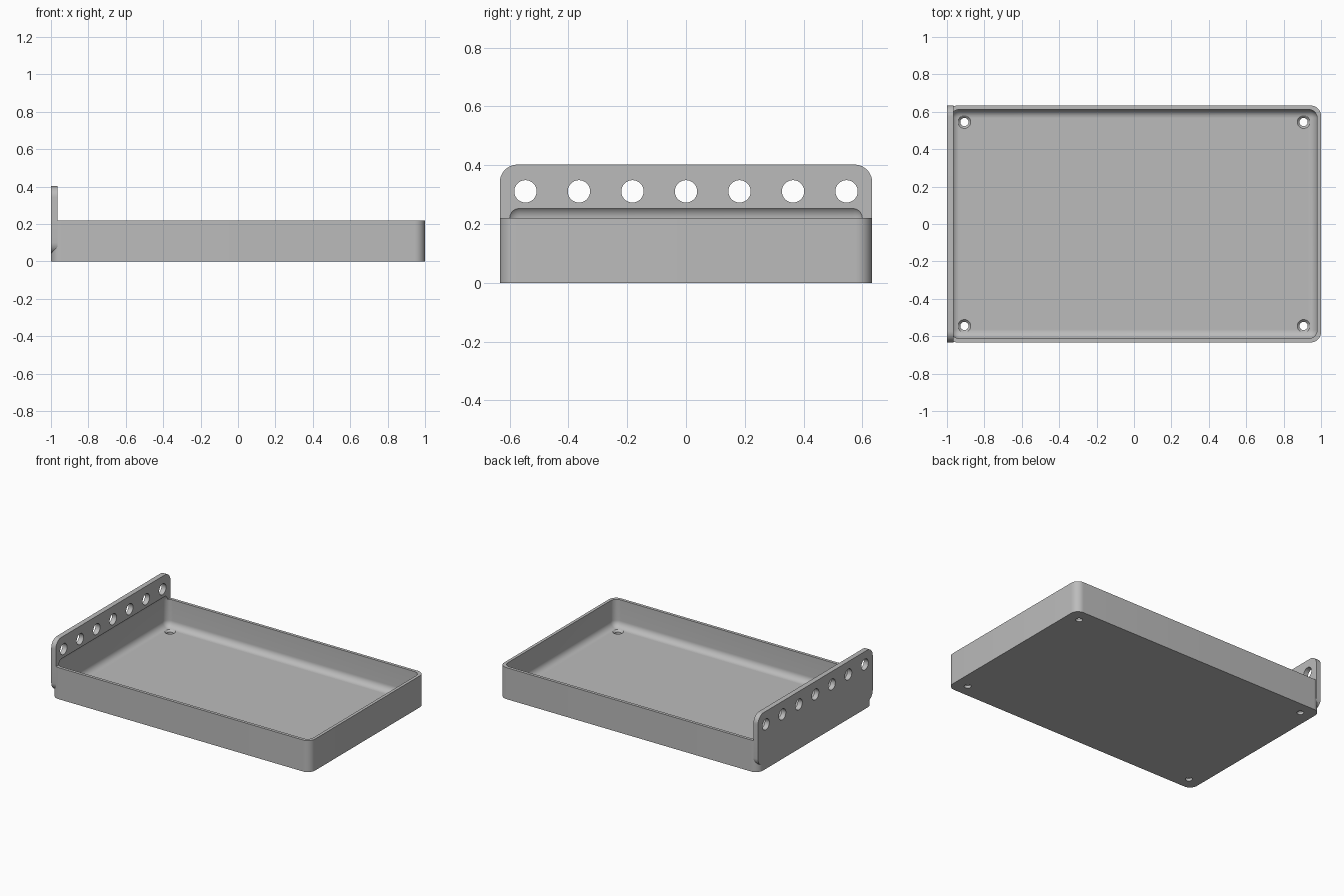
import bpy, bmesh, math
from mathutils import Matrix

old = bpy.data.objects.get("Cube")
if old:
    bpy.data.objects.remove(old, do_unlink=True)

grey = bpy.data.materials.new("light grey")
grey.use_nodes = True
COLOR = (0.5, 0.5, 0.5, 1)
grey.diffuse_color = COLOR
grey.node_tree.nodes["Principled BSDF"].inputs["Base Color"].default_value = COLOR


def finish(name, bm):
    mesh = bpy.data.meshes.new(name)
    bm.normal_update()
    bm.to_mesh(mesh)
    bm.free()
    mesh.materials.append(grey)
    obj = bpy.data.objects.new(name, mesh)
    bpy.context.collection.objects.link(obj)
    return obj


def rounded_box(name, low, high, radius, axis=None, segments=10):
    """Box with edges along one axis rounded, or every edge if axis is None."""
    bm = bmesh.new()
    size = [b - a for a, b in zip(low, high)]
    mid = [(a + b) / 2 for a, b in zip(low, high)]
    bmesh.ops.create_cube(bm, size=1, matrix=Matrix.Translation(mid) @ Matrix.Diagonal((*size, 1)))
    edges = [e for e in bm.edges if axis is None
             or abs((e.verts[0].co - e.verts[1].co)[axis]) > 0.001]
    bmesh.ops.bevel(bm, geom=edges, offset=radius, segments=segments, profile=0.5, affect='EDGES')
    return finish(name, bm)


def cylinder(name, centre, r1, r2, depth, along_x=False):
    bm = bmesh.new()
    turn = Matrix.Rotation(math.pi / 2, 4, 'Y') if along_x else Matrix()
    bmesh.ops.create_cone(bm, cap_ends=True, segments=40, radius1=r1, radius2=r2,
                          depth=depth, matrix=Matrix.Translation(centre) @ turn)
    return finish(name, bm)


def combine(target, tool, operation):
    tool.hide_render = True
    mod = target.modifiers.new("combine", 'BOOLEAN')
    mod.operation, mod.solver, mod.object = operation, 'EXACT', tool
    bpy.context.view_layer.objects.active = target
    bpy.ops.object.modifier_apply(modifier=mod.name)
    bpy.data.objects.remove(tool, do_unlink=True)


HALF_Y, FLOOR = 0.633, 0.03

# Tray body joined to the upright end plate
tray = rounded_box("tray", (-1, -HALF_Y, 0), (1, HALF_Y, 0.22), 0.055, axis=2)
plate = rounded_box("end_plate", (-1, -HALF_Y, 0.04), (-0.965, HALF_Y, 0.402), 0.06, axis=0)
combine(tray, plate, 'UNION')

# Hollow with filleted floor and corners, slightly scooping the plate
hollow = rounded_box("hollow", (-0.979, -0.612, FLOOR), (0.979, 0.612, 0.265), 0.045)
combine(tray, hollow, 'DIFFERENCE')

# Countersunk floor holes
for sx in (-1, 1):
    for sy in (-1, 1):
        x, y = sx * 0.907, sy * 0.545
        combine(tray, cylinder("hole", (x, y, 0), 0.022, 0.022, 0.2), 'DIFFERENCE')
        combine(tray, cylinder("countersink", (x, y, FLOOR - 0.005), 0.022, 0.036, 0.014),
                'DIFFERENCE')

# Row of hanging holes through the plate
for i in range(-3, 4):
    hole = cylinder("hole", (-0.98, i * 0.182, 0.311), 0.038, 0.038, 0.2, along_x=True)
    combine(tray, hole, 'DIFFERENCE')

bpy.ops.object.select_all(action='DESELECT')
tray.select_set(True)
bpy.context.view_layer.objects.active = tray
bpy.ops.object.shade_smooth_by_angle(angle=math.radians(30))
